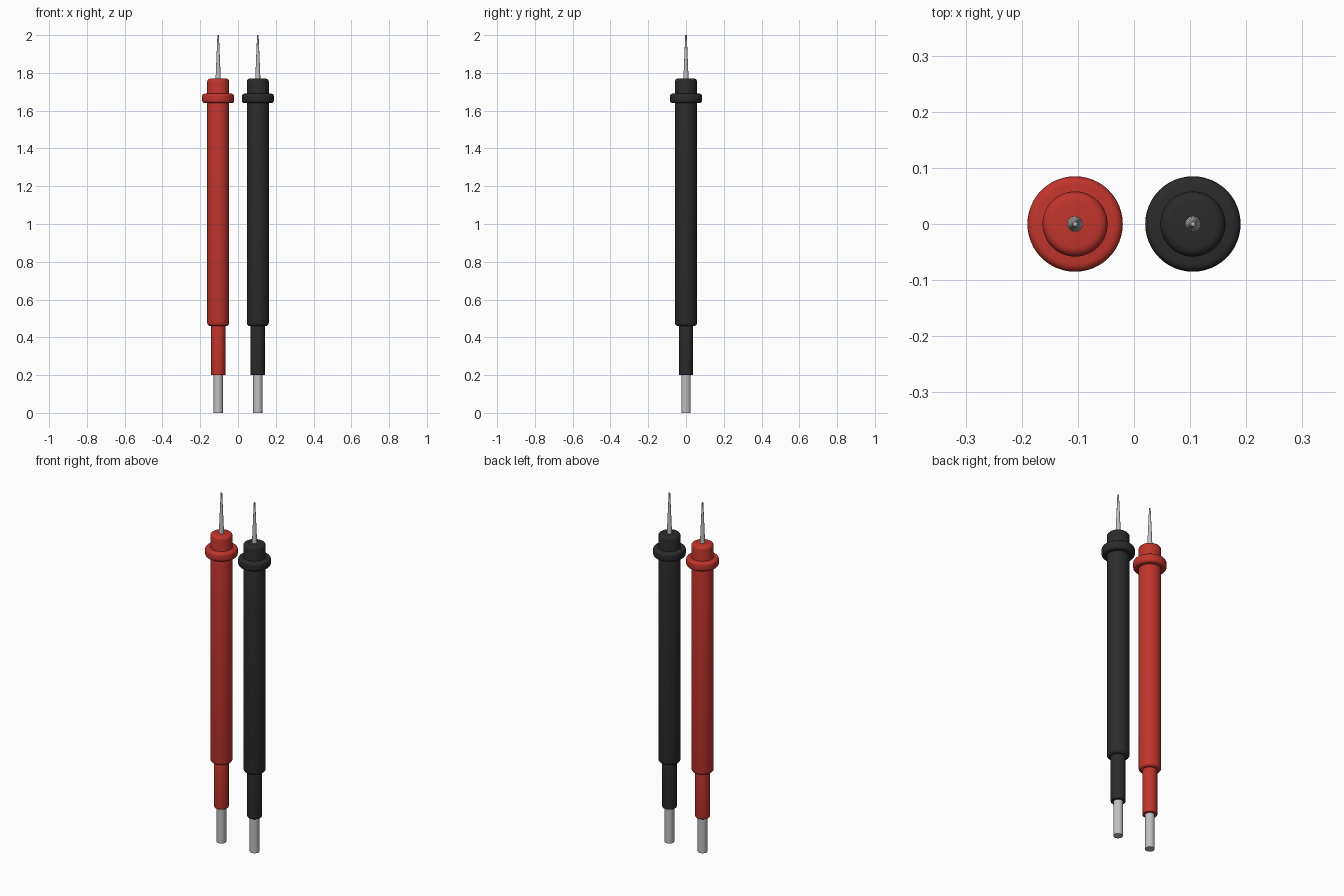
import bpy, math

cube = bpy.data.objects.get("Cube")
if cube:
    bpy.data.objects.remove(cube)


def material(name, rgb):
    m = bpy.data.materials.new(name)
    m.use_nodes = True
    m.diffuse_color = (*rgb, 1)
    m.node_tree.nodes["Principled BSDF"].inputs["Base Color"].default_value = (*rgb, 1)
    return m


red = material("red plastic", (0.53, 0.035, 0.025))
black = material("black plastic", (0.024, 0.024, 0.024))
metal = material("bare metal", (0.53, 0.53, 0.53))


def turned(name, x, z0, z1, r0, r1, mat, bevel=0.0, sides=48):
    """Round part standing on z0, tapering from r0 to r1, with rounded rims."""
    bpy.ops.mesh.primitive_cone_add(vertices=sides, radius1=r0, radius2=r1,
                                    depth=z1 - z0, location=(x, 0, (z0 + z1) / 2))
    ob = bpy.context.object
    ob.name = name
    ob.data.materials.append(mat)
    if bevel:
        mod = ob.modifiers.new("rounded_rims", "BEVEL")
        mod.width = bevel
        mod.segments = 4
        mod.limit_method = "ANGLE"
        mod.angle_limit = math.radians(40)
        bpy.ops.object.modifier_apply(modifier=mod.name)
    bpy.ops.object.shade_smooth_by_angle(angle=math.radians(35))
    return ob


for side, x, plastic in (("right", -0.105, red), ("left", 0.105, black)):
    # insulated handle, finger guard and strain relief
    turned(side + "_handle", x, 0.46, 1.77, 0.058, 0.058, plastic, 0.016)
    turned(side + "_finger_guard", x, 1.64, 1.69, 0.085, 0.085, plastic, 0.014)
    turned(side + "_strain_relief", x, 0.2, 0.48, 0.038, 0.038, plastic, 0.003)
    # cable end and needle tip
    turned(side + "_cable_end", x, 0, 0.22, 0.025, 0.025, metal, sides=32)
    turned(side + "_needle", x, 1.76, 2.0, 0.014, 0.004, metal, sides=24)
